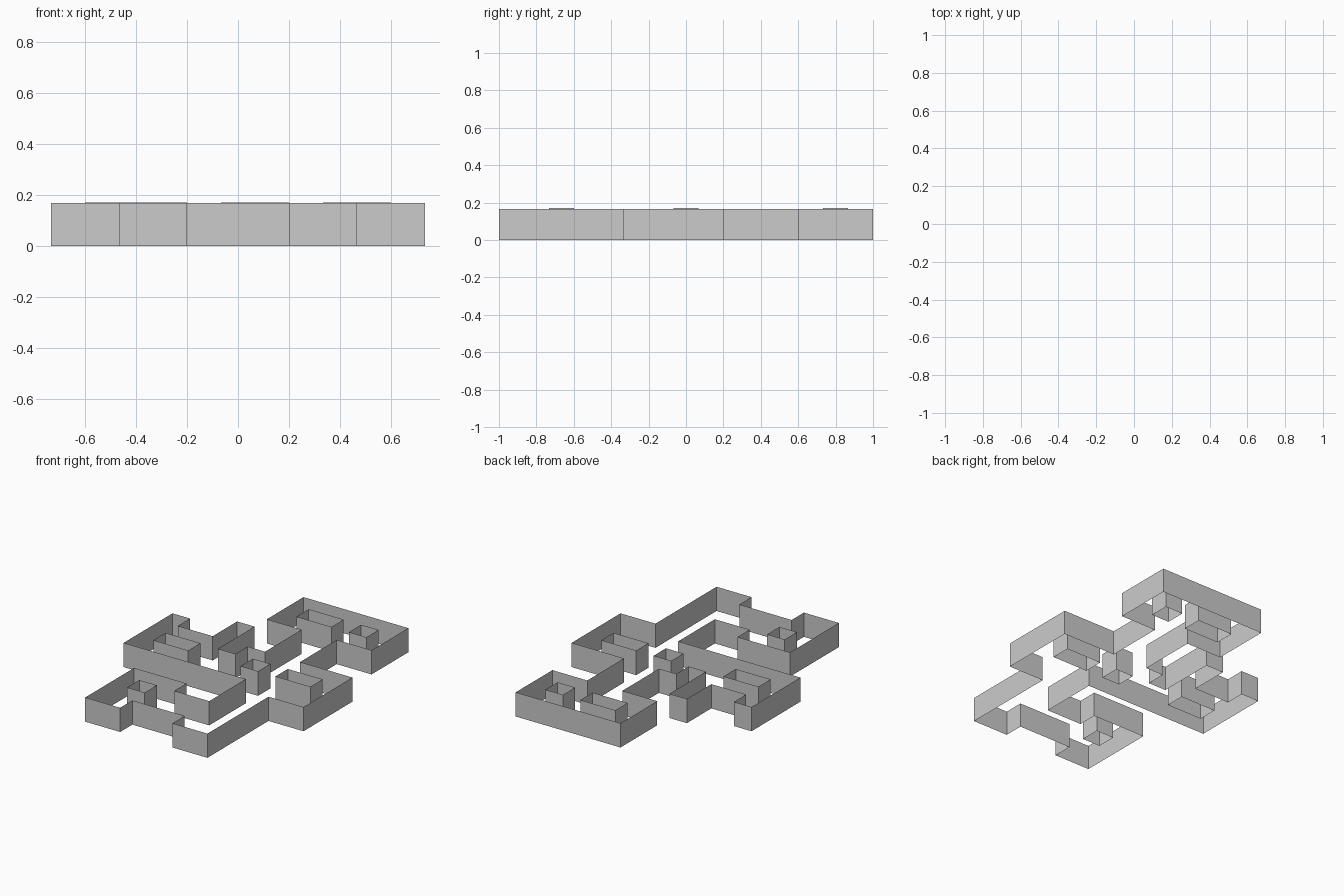
import bpy

if "Cube" in bpy.data.objects:
    bpy.data.objects.remove(bpy.data.objects["Cube"])

UNIT = 1 / 15          # plan grid step
WALL_H = 0.167
BOX_H = 0.17


def wall_loop(name, plan, height):
    """Closed loop of thin upright walls, open at top and bottom."""
    n = len(plan)
    verts = [(x * UNIT, y * UNIT, z) for z in (0, height) for x, y in plan]
    faces = [(i, (i + 1) % n, n + (i + 1) % n, n + i) for i in range(n)]
    mesh = bpy.data.meshes.new(name)
    mesh.from_pydata(verts, [], faces)
    mesh.update()
    obj = bpy.data.objects.new(name, mesh)
    bpy.context.collection.objects.link(obj)
    return obj


# Outer wall of the floor plan, in grid steps
outline = [
    (-3, 15), (9, 15), (9, 9), (5, 9), (5, 3), (11, 3), (11, -5), (7, -5),
    (7, -15), (3, -15), (3, -13), (-3, -13), (-3, -15), (-7, -15), (-7, -7),
    (-1, -7), (-1, -9), (3, -9), (3, -3), (-11, -3), (-11, 5), (-9, 5),
    (-9, 3), (-5, 3), (-5, 7), (-3, 7), (-3, 1), (-1, 1), (-1, 3), (1, 3),
    (1, 9), (-3, 9),
]
wall_loop("outer_wall", outline[::-1], WALL_H)

# Free-standing pillars inside the rooms: left, right, front, back
pillars = {
    "back_long_pillar": (-1, 3, 11, 13),
    "back_square_pillar": (5, 7, 11, 13),
    "left_long_pillar": (-9, -5, -1, 1),
    "middle_square_pillar": (1, 3, -1, 1),
    "right_long_pillar": (5, 9, -1, 1),
    "front_square_pillar": (-5, -3, -11, -9),
}
for name, (x0, x1, y0, y1) in pillars.items():
    wall_loop(name, [(x0, y0), (x1, y0), (x1, y1), (x0, y1)], BOX_H)
